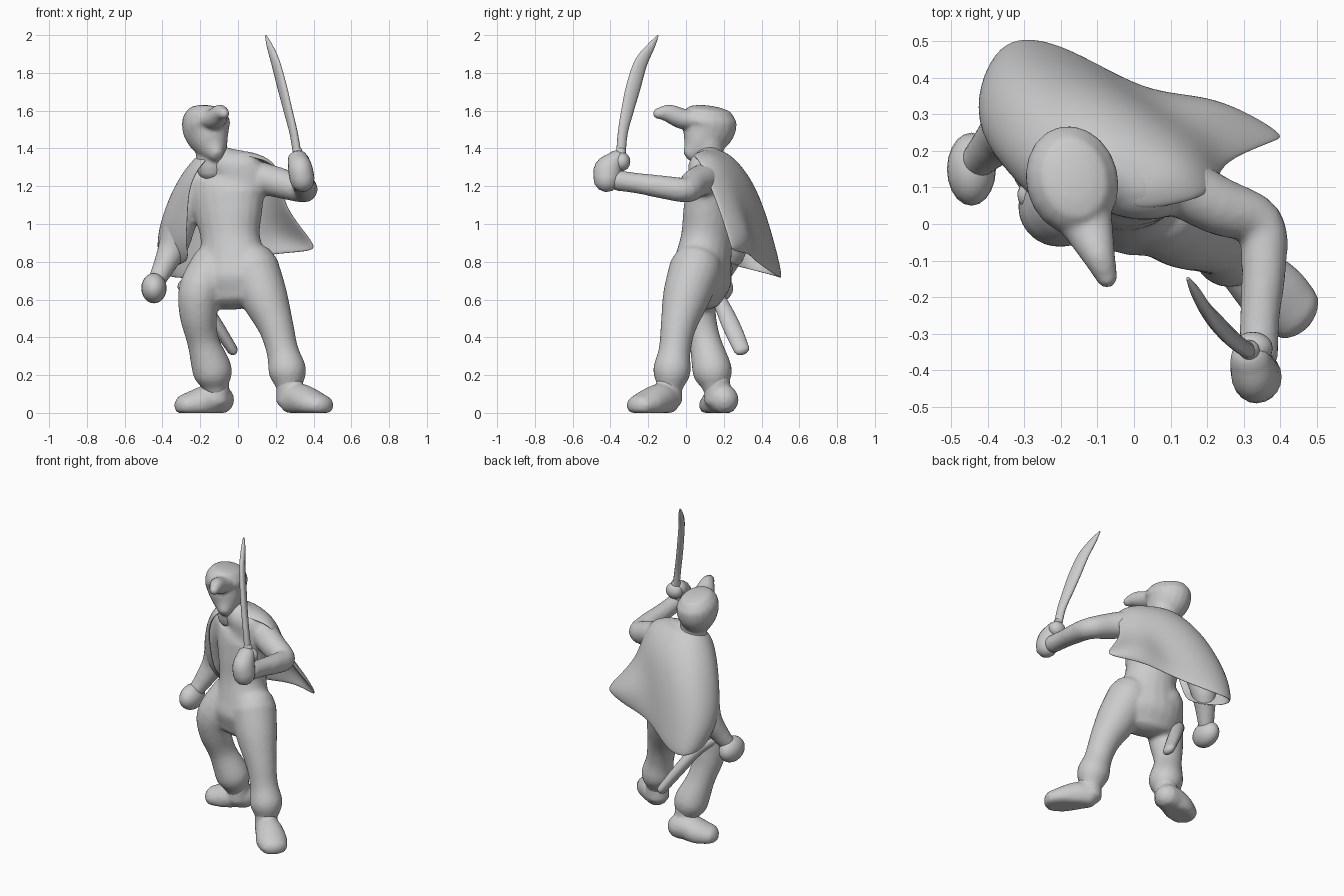
import bpy, bmesh, math
from mathutils import Vector, Matrix


def catmull(a, b, c, d, t):
    return [0.5 * (2 * q + (r - p) * t + (2 * p - 5 * q + 4 * r - s) * t * t
                   + (3 * q - p - 3 * r + s) * t ** 3) for p, q, r, s in zip(a, b, c, d)]


def tube(bm, pts, hint=(1, 0, 0), sides=20, steps=4, dome=1.0):
    """Round-ended tube; pts are (x, y, z, radius along hint, other radius)."""
    pts = [p if len(p) == 5 else (*p, p[3]) for p in pts]
    n, path = len(pts), []
    for i in range(n - 1):
        quad = [pts[max(0, min(n - 1, i + k))] for k in (-1, 0, 1, 2)]
        path += [catmull(*quad, s / steps) for s in range(steps)]
    path.append(list(pts[-1]))
    cen = [Vector(p[:3]) for p in path]
    rings = []
    for i, p in enumerate(path):
        t = (cen[min(i + 1, len(cen) - 1)] - cen[max(i - 1, 0)]).normalized()
        h = Vector(hint)
        u = (h - t * h.dot(t)).normalized()
        rings.append((cen[i], u, t.cross(u), t, p[3], p[4]))

    def cap(ring, sign):
        c, u, v, t, a, b = ring
        return [(c + t * sign * dome * min(a, b) * math.sin(k), u, v, t, a * math.cos(k), b * math.cos(k))
                for k in (0.5, 1.0, 1.4)]
    rings = cap(rings[0], -1)[::-1] + rings + cap(rings[-1], 1)
    loops = []
    for c, u, v, t, a, b in rings:
        loop = []
        for k in range(sides):
            w = math.tau * k / sides
            co = c + u * a * math.cos(w) + v * b * math.sin(w)
            co.z = max(co.z, 0)
            loop.append(bm.verts.new(co))
        loops.append(loop)
    for A, B in zip(loops, loops[1:]):
        for k in range(sides):
            j = (k + 1) % sides
            bm.faces.new((A[k], A[j], B[j], B[k]))
    bm.faces.new(loops[0][::-1])
    bm.faces.new(loops[-1])


def ball(bm, loc, size):
    bmesh.ops.create_uvsphere(bm, u_segments=20, v_segments=12, radius=1,
                              matrix=Matrix.Translation(loc) @ Matrix.Diagonal((*size, 1)))


def finish(name, bm, voxel=0.0, smooth=4):
    bmesh.ops.recalc_face_normals(bm, faces=bm.faces)
    me = bpy.data.meshes.new(name)
    bm.to_mesh(me)
    bm.free()
    me.shade_smooth()
    ob = bpy.data.objects.new(name, me)
    bpy.context.collection.objects.link(ob)
    if voxel:  # fuse overlapping volumes into one sculpted skin
        m = ob.modifiers.new("fuse", 'REMESH')
        m.mode, m.voxel_size, m.use_smooth_shade = 'VOXEL', voxel, True
        m = ob.modifiers.new("soften", 'SMOOTH')
        m.factor, m.iterations = 0.5, smooth
    return ob


# Torso, trousers and sleeves
bm = bmesh.new()
tube(bm, [(-.03, .06, .62, .21, .12), (-.03, .075, .70, .225, .155), (-.03, .09, .80, .195, .145),
          (-.04, .11, .92, .16, .135), (-.05, .13, 1.05, .185, .14), (-.06, .15, 1.18, .215, .14),
          (-.05, .14, 1.27, .205, .11), (-.10, .12, 1.34, .09, .085)], hint=(1, -.4, 0), dome=.6)
tube(bm, [(.08, .05, .76, .14), (.14, 0, .61, .125), (.20, -.04, .46, .095),
          (.235, -.06, .33, .085), (.262, -.075, .22, .10), (.27, -.085, .14, .07)])
tube(bm, [(-.12, .11, .76, .14), (-.20, .05, .65, .115), (-.21, .06, .52, .10),
          (-.185, .10, .38, .085), (-.135, .14, .22, .105), (-.12, .155, .14, .07)])
tube(bm, [(.10, .12, 1.25, .085), (.23, .05, 1.215, .08), (.345, .0, 1.18, .067), (.355, -.12, 1.195, .062),
          (.345, -.25, 1.215, .055), (.34, -.36, 1.23, .055)], hint=(0, 0, 1))
tube(bm, [(-.20, .19, 1.23, .09), (-.29, .23, 1.06, .09), (-.34, .25, .89, .08),
          (-.39, .21, .78, .06), (-.43, .17, .70, .048)])
finish("clothed_body", bm, .014, 5)

# Hands
bm = bmesh.new()
tube(bm, [(.34, -.42, 1.235, .065, .07), (.33, -.41, 1.29, .065, .075), (.318, -.37, 1.34, .055, .05)])
finish("raised_hand", bm)
bm = bmesh.new()
ball(bm, (-.445, .15, .66), (.067, .10, .08))
finish("lowered_hand", bm)

# Boots
for name, pts, ankle in (
        ("front_boot", [(.29, -.105, .07, .08, .075), (.33, -.14, .07, .085, .085),
                        (.39, -.20, .05, .075, .095), (.435, -.24, .04, .06, .085)], (.272, -.09)),
        ("back_boot", [(-.10, .20, .07, .08, .08), (-.15, .185, .07, .08, .09),
                       (-.21, .17, .05, .08, .095), (-.27, .15, .04, .065, .085)], (-.115, .165))):
    bm = bmesh.new()
    tube(bm, pts, hint=(0, 0, 1))
    tube(bm, [(*ankle, .06, .07), (*ankle, .18, .068)], dome=.5)
    finish(name, bm, .012, 3)

# Head with flat-crowned, peaked hat
bm = bmesh.new()
tube(bm, [(-.11, .01, 1.36, .03, .035), (-.13, .055, 1.40, .075, .085), (-.155, .095, 1.46, .11, .125),
          (-.168, .115, 1.51, .125, .15), (-.168, .12, 1.56, .122, .148), (-.165, .125, 1.595, .10, .125)],
     hint=(1, .25, 0), dome=.3)
tube(bm, [(-.16, .08, 1.56, .055, .10), (-.125, -.01, 1.555, .055, .07),
          (-.095, -.09, 1.585, .048, .045), (-.075, -.145, 1.585, .03, .03)], hint=(0, 0, 1))
tube(bm, [(-.14, .12, 1.30, .08), (-.14, .115, 1.45, .085)])
finish("head_and_hat", bm, .01, 4)

# Curved sabre: grip, guard and flattened blade
bm = bmesh.new()
tube(bm, [(.335, -.38, 1.22, .035), (.315, -.345, 1.38, .028)])
ball(bm, (.325, -.34, 1.33), (.055, .045, .05))
finish("sabre_grip", bm)
bm = bmesh.new()
tube(bm, [(.315, -.345, 1.36, .026, .022), (.295, -.335, 1.48, .028, .02), (.265, -.31, 1.60, .036, .02),
          (.235, -.28, 1.72, .042, .02), (.20, -.24, 1.85, .038, .018), (.168, -.185, 1.94, .022, .014),
          (.148, -.15, 1.995, .005, .005)], hint=(-.5, 1, 0), sides=12)
finish("sabre_blade", bm)

# Scabbard hanging behind the rear leg
bm = bmesh.new()
tube(bm, [(-.28, .08, .67, .04), (-.21, .165, .61, .038), (-.11, .24, .46, .048, .034), (-.03, .295, .335, .042, .028)],
     hint=(0, 1, 0))
finish("scabbard", bm)

# Cape: rows run collar to hem, columns run round the back to the flying corner
collar = [(-.20, .02, 1.31), (-.25, .13, 1.34), (-.18, .23, 1.365), (-.04, .23, 1.37),
          (.07, .18, 1.37), (.14, .13, 1.37), (.17, .06, 1.35)]
shoulder = [(-.26, .05, 1.19), (-.355, .18, 1.20), (-.28, .34, 1.22), (-.09, .35, 1.24),
            (.08, .27, 1.25), (.18, .19, 1.26), (.23, .10, 1.26)]
back = [(-.26, .09, 1.02), (-.43, .21, 1.03), (-.36, .42, 1.05), (-.13, .42, 1.05),
        (.06, .31, 1.07), (.17, .27, 1.07), (.24, .17, 1.09)]
low = [(-.27, .14, .88), (-.46, .26, .88), (-.40, .48, .87), (-.17, .465, .87),
       (.04, .33, .93), (.23, .36, .94), (.42, .23, .89)]
hem = [(-.24, .21, .79), (-.41, .32, .76), (-.38, .51, .71), (-.22, .51, .70),
       (.02, .35, .81), (.20, .34, .84), (.41, .24, .855)]
bm = bmesh.new()
rows = [[bm.verts.new(p) for p in r] for r in (collar, shoulder, back, low, hem)]
for A, B in zip(rows, rows[1:]):
    for k in range(len(A) - 1):
        bm.faces.new((A[k], B[k], B[k + 1], A[k + 1]))
# close the yoke across the shoulders and round the neck
nape = [bm.verts.new(p) for p in ((-.16, .04, 1.34), (-.18, .12, 1.37), (-.15, .16, 1.38), (-.08, .15, 1.385),
                                  (-.03, .10, 1.38), (-.01, .07, 1.38), (-.01, .03, 1.36))]
for k in range(6):
    bm.faces.new((nape[k], rows[0][k], rows[0][k + 1], nape[k + 1]))
cape = finish("cape", bm)
m = cape.modifiers.new("thickness", 'SOLIDIFY')
m.thickness, m.offset = .025, 0
m = cape.modifiers.new("rounding", 'SUBSURF')
m.levels = m.render_levels = 3
